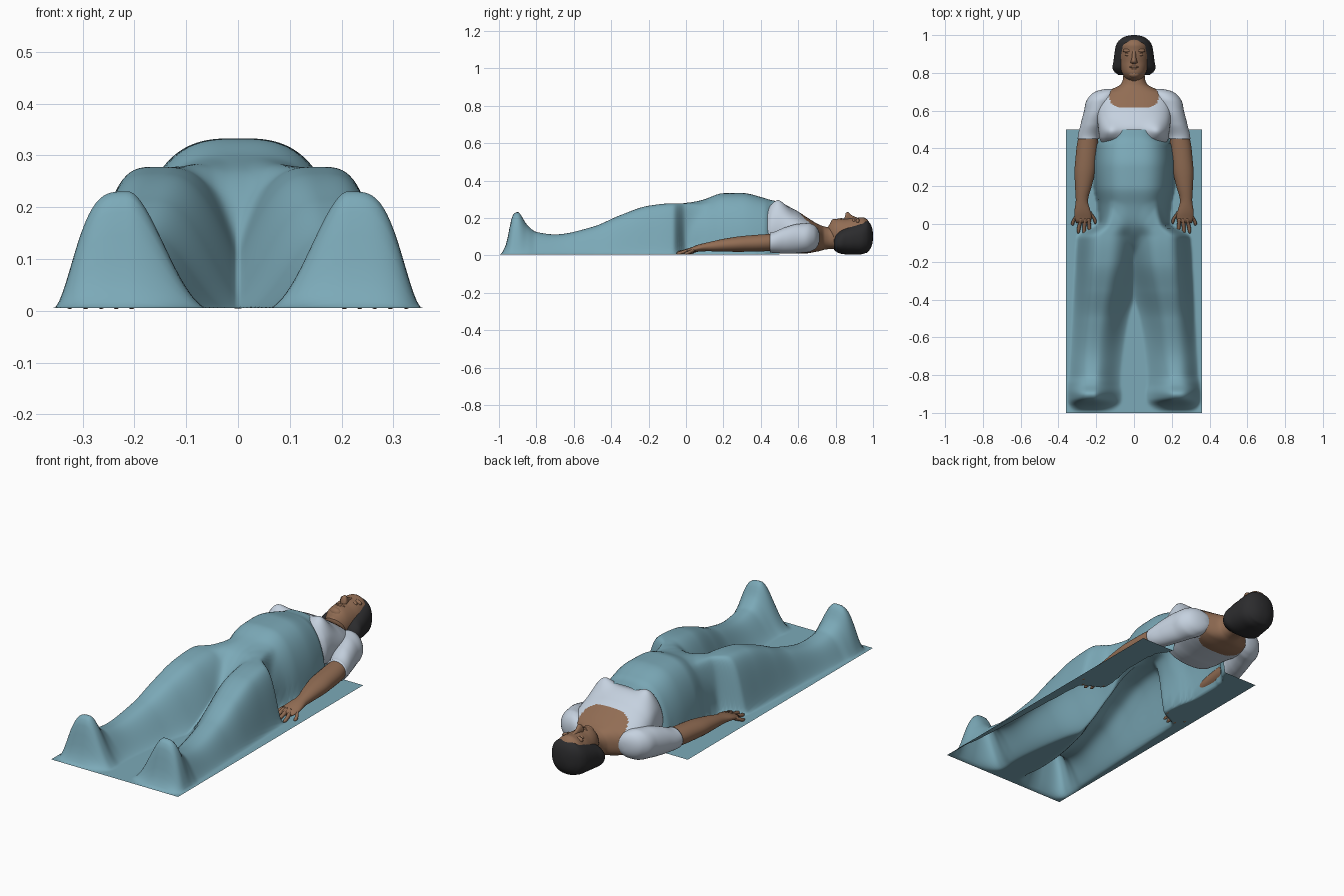
import bpy, bmesh, math
from mathutils import Vector

if "Cube" in bpy.data.objects:
    bpy.data.objects.remove(bpy.data.objects["Cube"], do_unlink=True)


def material(name, rgb):
    m = bpy.data.materials.new(name)
    m.use_nodes = True
    m.diffuse_color = (*rgb, 1)
    m.node_tree.nodes["Principled BSDF"].inputs["Base Color"].default_value = (*rgb, 1)
    return m


SKIN = material("brown skin", (0.285, 0.152, 0.088))
SHIRT = material("pale blue shirt", (0.56, 0.64, 0.74))
BLANKET = material("teal blanket", (0.20, 0.40, 0.48))
HAIR = material("black hair", (0.025, 0.025, 0.027))


def finish(name, bm, *mats):
    bmesh.ops.recalc_face_normals(bm, faces=bm.faces)
    for f in bm.faces:
        f.smooth = True
    mesh = bpy.data.meshes.new(name)
    bm.to_mesh(mesh)
    bm.free()
    for m in mats:
        mesh.materials.append(m)
    ob = bpy.data.objects.new(name, mesh)
    bpy.context.collection.objects.link(ob)
    return ob


def sample(keys, t):
    """Monotone cubic interpolation of rows (t, a, b, ...)."""
    if t <= keys[0][0]:
        return keys[0][1:]
    if t >= keys[-1][0]:
        return keys[-1][1:]
    i = max(k for k in range(len(keys) - 1) if keys[k][0] <= t)

    def slope(j, c):
        if j == 0 or j == len(keys) - 1:
            return 0 if j == 0 else (keys[j][c] - keys[j-1][c]) / (keys[j][0] - keys[j-1][0])
        p = (keys[j][c] - keys[j-1][c]) / (keys[j][0] - keys[j-1][0])
        q = (keys[j+1][c] - keys[j][c]) / (keys[j+1][0] - keys[j][0])
        return 2 * p * q / (p + q) if p * q > 0 else 0

    h = keys[i+1][0] - keys[i][0]
    u = (t - keys[i][0]) / h
    a, b = 3*u*u - 2*u**3, u**3 - 2*u*u + u
    d = u**3 - u*u
    return [keys[i][c] * (1-a) + keys[i+1][c] * a + h * (b * slope(i, c) + d * slope(i+1, c))
            for c in range(1, len(keys[0]))]


def loft(name, keys, mats, steps=24, segs=32, rule=None, power=1.0):
    """Rings across y; rows are (y, x, z, half width, half height)."""
    bm = bmesh.new()
    rings = []
    for i in range(steps + 1):
        y = keys[0][0] + (keys[-1][0] - keys[0][0]) * i / steps
        x, z, rx, rz = sample(keys, y)
        ring = []
        for j in range(segs):
            a = math.tau * j / segs
            c, s = math.cos(a), math.sin(a)
            ring.append(bm.verts.new((x + rx * math.copysign(abs(c) ** power, c), y,
                                      z + rz * math.copysign(abs(s) ** power, s))))
        rings.append(ring)
    for r, q in zip(rings, rings[1:]):
        for j in range(segs):
            bm.faces.new((r[j], r[(j+1) % segs], q[(j+1) % segs], q[j]))
    bm.faces.new(rings[0])
    bm.faces.new(rings[-1])
    if rule:
        for f in bm.faces:
            f.material_index = int(rule(f.calc_center_median()))
    return finish(name, bm, *mats)


def blob(name, loc, size, mat):
    bm = bmesh.new()
    bmesh.ops.create_uvsphere(bm, u_segments=24, v_segments=16, radius=1)
    for v in bm.verts:
        v.co = Vector([c * s + l for c, s, l in zip(v.co, size, loc)])
    return finish(name, bm, mat)


# Blanket: a thin open sheet draped over legs and belly
# rows: y, height, centre x, inner reach, outer reach, inner and outer roundness
LEG = [(-1, 0, .21, .165, .15, .85, 1.9), (-.965, .05, .21, .165, .15, .85, 1.9),
       (-.925, .218, .21, .165, .15, .85, 1.9), (-.9, .232, .21, .165, .15, .85, 1.9),
       (-.85, .163, .21, .16, .15, .9, 1.7), (-.8, .125, .208, .16, .145, .95, 1.6),
       (-.7, .112, .203, .165, .145, 1, 1.6), (-.5, .152, .185, .175, .15, 1.1, 1.7),
       (-.35, .215, .165, .2, .16, 1.2, 2), (-.2, .265, .15, .225, .165, 1.35, 2.2),
       (-.07, .278, .145, .245, .16, 1.4, 2.2), (0, .278, .11, .22, .085, 1.5, 2.2),
       (.1, .26, .09, .2, .08, 1.5, 2.2), (.25, 0, .08, .2, .08, 1.5, 2)]
# rows: y, height, half width
TRUNK = [(-.28, 0, .1), (-.2, .07, .12), (-.1, .19, .16), (0, .27, .182), (.1, .3, .19),
         (.2, .332, .21), (.3, .333, .215), (.42, .306, .203), (.46, .294, .172), (.5, .288, .16)]


def drape(x, y):
    h, c, wi, wo, pi, po = sample(LEG, y)
    dx = abs(x) - c
    t = min(1, abs(dx) / (wo if dx > 0 else wi)) ** (po if dx > 0 else pi)
    leg = h * (1 + math.cos(math.pi * t)) / 2
    h, w = sample(TRUNK, y)
    trunk = h * math.sqrt(1 - min(1, abs(x) / w) ** 3)
    k = min(.05, .5 * (leg + trunk)) + 1e-6
    return max(leg, trunk) + (max(k - abs(leg - trunk), 0) / k) ** 2 * k / 5


bm = bmesh.new()
bmesh.ops.create_grid(bm, x_segments=100, y_segments=160, size=1)
for v in bm.verts:
    x, y = v.co.x * .36, v.co.y * .75 - .25
    v.co = (x, y, max(.005, drape(x, y)))
bmesh.ops.smooth_vert(bm, verts=[v for v in bm.verts if not v.is_boundary], factor=.5,
                      use_axis_x=False, use_axis_y=False, use_axis_z=True)
finish("blanket", bm, BLANKET)


# Torso with a scooped neckline front and back
def neckline(c):
    return (abs(c.x) / .132) ** 5 + (max(0, .76 - c.y) / .145) ** 5 < 1 or c.y > .73


torso = loft("torso", [(.42, 0, .13, .17, .112), (.46, 0, .14, .185, .125), (.5, 0, .145, .188, .132),
                       (.58, 0, .128, .197, .117), (.65, 0, .106, .193, .095),
                       (.695, 0, .096, .16, .077), (.715, 0, .093, .115, .07),
                       (.74, 0, .092, .07, .062), (.77, 0, .092, .058, .058), (.83, 0, .09, .055, .055)],
             (SHIRT, SKIN), steps=90, segs=96, rule=neckline, power=.9)
for v in torso.data.vertices:
    if v.co.z > .14:
        r2 = (abs(v.co.x) - .13) ** 2 + (v.co.y - .485) ** 2
        v.co.z += .045 * math.exp(-r2 / .0028) * min(1, (v.co.z - .14) / .05)

# Arms, sleeves and hands
for side, s in (("left", 1), ("right", -1)):
    def limb(name, keys, mat, **kw):
        loft(side + "_" + name, [(k[0], s * k[1], *k[2:]) for k in keys], (mat,), **kw)

    limb("sleeve", [(.45, .242, .068, .056, .054), (.53, .222, .08, .06, .07),
                    (.6, .198, .09, .066, .078), (.65, .178, .094, .075, .078),
                    (.685, .16, .096, .068, .066), (.705, .145, .096, .05, .045),
                    (.714, .135, .096, .02, .02)], SHIRT, steps=40)
    limb("arm", [(.005, .268, .024, .038, .01), (.04, .27, .032, .046, .016),
                 (.08, .274, .041, .04, .02), (.12, .276, .046, .032, .024),
                 (.2, .268, .054, .044, .034), (.3, .258, .061, .056, .042),
                 (.4, .249, .066, .056, .045), (.5, .238, .072, .046, .046)], SKIN)
    # fingers: base x, base y, tip x, tip y
    for name, bx, by, tx, ty in (("thumb", .237, .065, .205, .005), ("index_finger", .242, .03, .235, -.048),
                                 ("middle_finger", .26, .03, .264, -.06), ("ring_finger", .28, .03, .294, -.047),
                                 ("little_finger", .3, .05, .325, -.005)):
        limb(name, [(ty - .004, tx, .01, .003, .003), (ty + .005, tx, .011, .008, .008),
                    (by, bx, .032, .011, .011)], SKIN, steps=8, segs=12)

# Head and face
loft("head", [(.755, 0, .115, .03, .035), (.775, 0, .115, .048, .062), (.8, 0, .114, .063, .08),
              (.83, 0, .11, .072, .086), (.86, 0, .107, .077, .089), (.9, 0, .107, .08, .093),
              (.94, 0, .11, .078, .093), (.97, 0, .115, .06, .075), (.99, 0, .11, .03, .04)],
     (SKIN,), steps=40)
loft("nose", [(.846, 0, .19, .008, .005), (.855, 0, .2, .018, .027), (.866, 0, .2, .015, .031),
              (.885, 0, .195, .011, .02), (.925, 0, .19, .01, .008)], (SKIN,), steps=20, segs=16)
blob("upper_lip", (0, .831, .19), (.024, .007, .01), SKIN)
blob("lower_lip", (0, .821, .187), (.02, .007, .011), SKIN)
blob("chin", (0, .793, .172), (.03, .02, .022), SKIN)
for side, s in (("left", 1), ("right", -1)):
    blob(side + "_closed_eye", (s * .031, .897, .184), (.017, .009, .01), SKIN)
    blob(side + "_brow_ridge", (s * .033, .918, .182), (.026, .011, .015), SKIN)

# Bobbed hair behind the face, flaring out beside the neck
loft("hair", [(.79, 0, .06, .085, .03), (.805, 0, .068, .104, .05), (.83, 0, .075, .114, .067),
              (.86, 0, .081, .109, .076), (.9, 0, .088, .104, .083), (.94, 0, .094, .097, .088),
              (.965, 0, .1, .085, .087), (.985, 0, .102, .062, .068), (.996, 0, .102, .036, .042),
              (1, 0, .102, .012, .015)], (HAIR,), steps=50, segs=48, power=.85)
